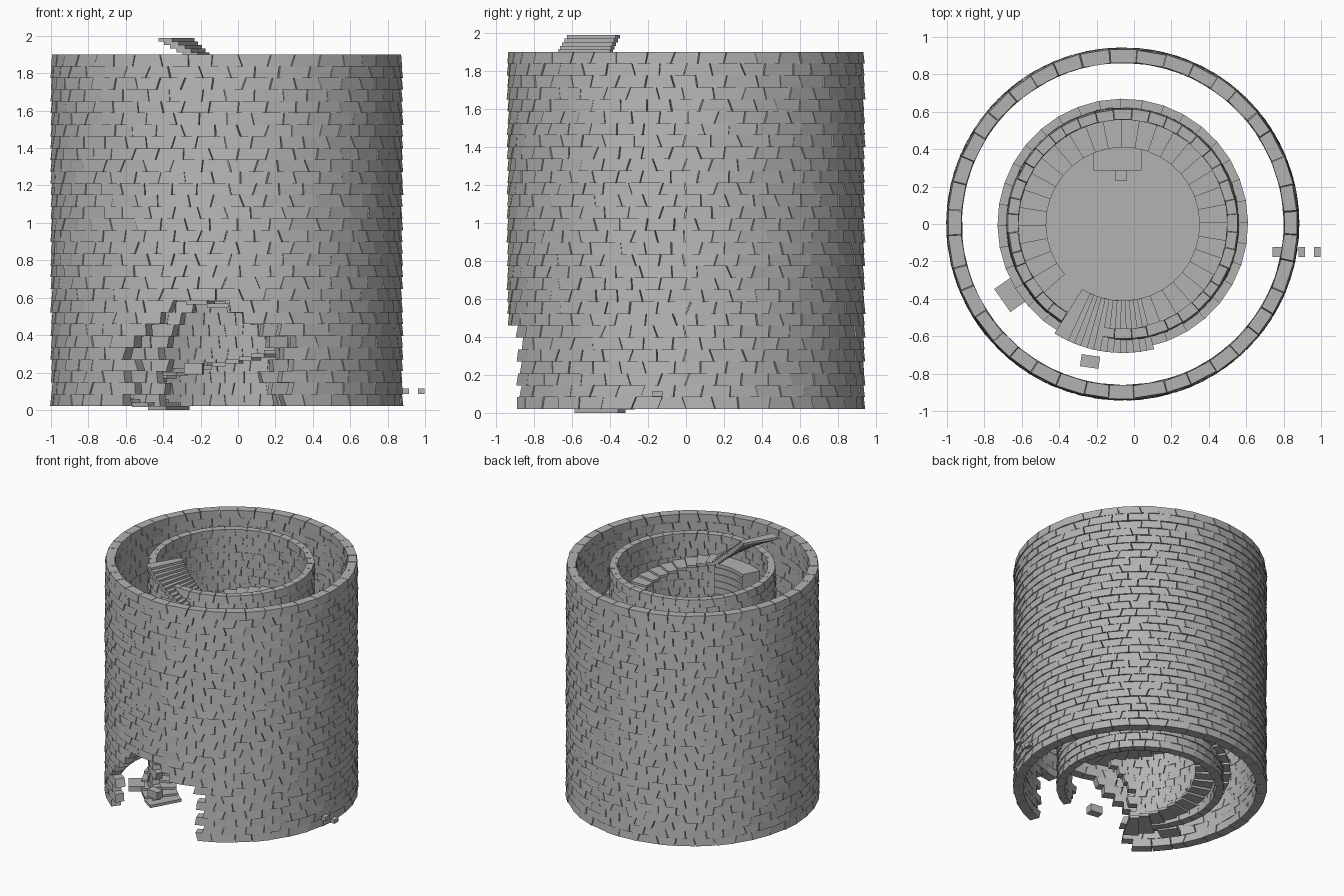
import bpy, bmesh, math, random
from mathutils import Matrix, Vector

random.seed(4)
if "Cube" in bpy.data.objects:
    bpy.data.objects.remove(bpy.data.objects["Cube"])

CX = -0.06  # tower axis


def material(name, rgb):
    m = bpy.data.materials.new(name)
    m.use_nodes = True
    m.diffuse_color = (*rgb, 1)
    m.node_tree.nodes["Principled BSDF"].inputs["Base Color"].default_value = (*rgb, 1)
    return m


STONE = material("grey stone", (0.45, 0.45, 0.45))


def finish(name, bm):
    bmesh.ops.recalc_face_normals(bm, faces=bm.faces)
    me = bpy.data.meshes.new(name)
    bm.to_mesh(me)
    bm.free()
    me.materials.append(STONE)
    ob = bpy.data.objects.new(name, me)
    bpy.context.collection.objects.link(ob)
    return ob


def wedge(bm, low, high, r_in, r_low, r_high, z0, z1):
    """Ring segment; low and high are (start, end) angles of its bottom and top."""
    rings = []
    for (a0, a1), r, z in ((low, r_low, z0), (high, r_high, z1)):
        pts = ((a0, r_in), (a0, r), (a1, r), (a1, r_in))
        rings.append([bm.verts.new((CX + q * math.cos(math.radians(a)),
                                    q * math.sin(math.radians(a)), z)) for a, q in pts])
    b, t = rings
    bm.faces.new(b[::-1])
    bm.faces.new(t)
    for i in range(4):
        j = (i + 1) % 4
        bm.faces.new((b[i], b[j], t[j], t[i]))


def in_doorway(angle, z, centre, width):
    half = width if z < 0.4 else width - (z - 0.4) * 130
    return z < 0.57 and abs((angle - centre + 180) % 360 - 180) < half


def brick_wall(name, r_in, r_out, top, door_centre, door_width, count=40, rows=30):
    bm = bmesh.new()
    pitch, height = 360 / count, (top - 0.02) / rows
    for row in range(rows):
        z = 0.02 + row * height
        shift = 0.5 * (row % 2)
        # Each joint leans a little
        joints = []
        for i in range(count):
            a = (i + shift + random.uniform(-0.13, 0.13)) * pitch
            lean = random.uniform(-0.09, 0.09) * pitch
            joints.append((a - lean, a + lean))
        joints.append((joints[0][0] + 360, joints[0][1] + 360))
        for (l0, h0), (l1, h1) in zip(joints, joints[1:]):
            if in_doorway((l0 + l1) / 2, z + height / 2, door_centre, door_width):
                continue
            gap = random.uniform(0.05, 0.22)
            r = r_out + random.uniform(-0.005, 0.002)
            wedge(bm, (l0 + gap, l1 - gap), (h0 + gap, h1 - gap),
                  r_in + random.uniform(-0.003, 0.003), r, r - 0.007, z, z + height)
    return finish(name, bm)


brick_wall("outer_wall", 0.865, 0.943, 1.9, 262, 27)
brick_wall("inner_wall", 0.56, 0.623, 1.885, 264, 29)

# Spiral staircase, climbing clockwise through the inner wall
R_IN, R_OUT = 0.41, 0.67
FIRST, TURN, STEPS = 241, 10, 104
RISE = 1.72 / STEPS
bm = bmesh.new()
for i in range(STEPS):
    a = FIRST - i * TURN
    wedge(bm, (a - TURN, a), (a - TURN, a), R_IN, R_OUT, R_OUT, i * RISE, i * RISE + 0.022)
finish("spiral_stairs", bm)

# Steeper last flight rising above the rim
bm = bmesh.new()
for i in range(14):
    a = 284 - i * 3.0
    z = 1.72 + i * 0.0192
    wedge(bm, (a - 7, a), (a - 7, a), R_IN, 0.69, 0.69, z, z + 0.0192)
finish("upper_stairs", bm)

# Layered slabs carrying the last flight
bm = bmesh.new()
for i in range(10):
    for a in range(242, 282, 10):
        z = 1.45 + i * 0.027
        wedge(bm, (a, a + 10), (a, a + 10), R_IN + 0.006 * (i % 2), 0.58, 0.58, z, z + 0.027)
finish("stair_support", bm)

# Upper floor
bm = bmesh.new()
bmesh.ops.create_cone(bm, cap_ends=True, segments=36, radius1=0.57, radius2=0.57, depth=0.02,
                      matrix=Matrix.Translation((CX, 0, 1.22)))
finish("upper_floor", bm)


def box(name, centre, size, turn=0):
    bm = bmesh.new()
    m = Matrix.Translation(centre) @ Matrix.Rotation(math.radians(turn), 4, "Z")
    bmesh.ops.create_cube(bm, size=1, matrix=m @ Matrix.Diagonal(Vector((*size, 1))))
    return finish(name, bm)


# Furniture on the upper floor
box("table", (-0.09, 0.35, 1.27), (0.26, 0.13, 0.08))
box("stool", (-0.07, 0.26, 1.25), (0.06, 0.06, 0.05))

# Loose stones
box("fallen_slab", (-0.655, -0.375, 0.04), (0.12, 0.15, 0.04), 35)
box("loose_brick", (-0.235, -0.735, 0.22), (0.1, 0.065, 0.06), -8)
for i, (x, w) in enumerate(((0.765, 0.05), (0.897, 0.036), (0.98, 0.036))):
    box("small_stone_%d" % (i + 1), (x, -0.15, 0.1), (w, 0.055, 0.03))
